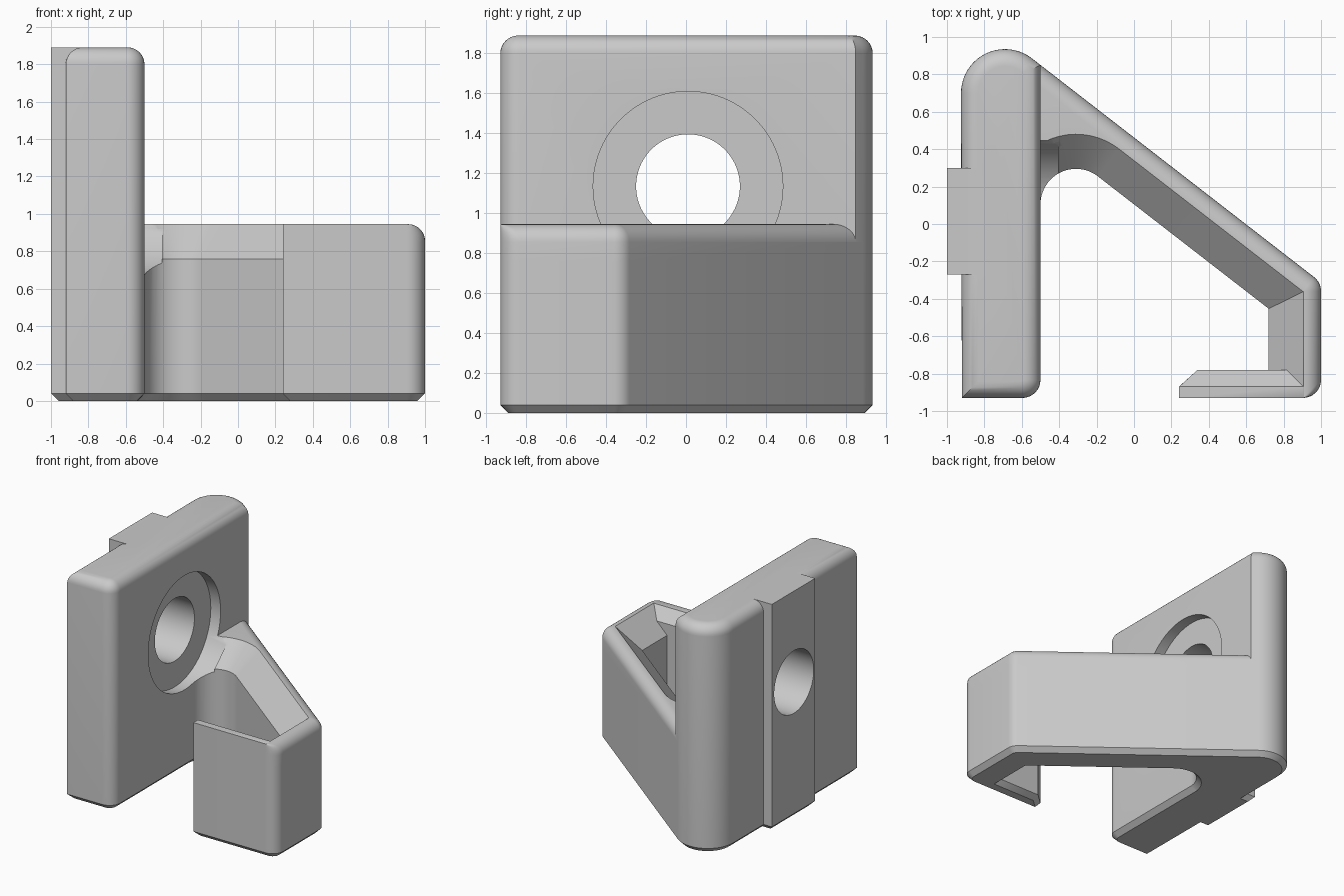
import bpy, bmesh, math
from mathutils import Vector

if "Cube" in bpy.data.objects:
    bpy.data.objects.remove(bpy.data.objects["Cube"])

TILT = math.atan2(1, 0.775)              # direction of the diagonal arm's normal
grey = bpy.data.materials.new("light_grey")
grey.diffuse_color = (0.59, 0.59, 0.59, 1)
grey.use_nodes = True
grey.node_tree.nodes["Principled BSDF"].inputs["Base Color"].default_value = grey.diffuse_color


def arc(cx, cy, r, a0, a1, n=20):
    return [(cx + r * math.cos(a0 + (a1 - a0) * i / n),
             cy + r * math.sin(a0 + (a1 - a0) * i / n)) for i in range(n + 1)]


def round_corner(prev, corner, nxt, r, n=8):
    """Tangent arc replacing a convex counter-clockwise corner."""
    p, c, q = Vector(prev), Vector(corner), Vector(nxt)
    u, v = (p - c).normalized(), (q - c).normalized()
    half = u.angle(v) / 2
    centre = c + (u + v).normalized() * r / math.sin(half)
    start = c + u * r / math.tan(half) - centre
    a0 = math.atan2(start.y, start.x)
    return arc(centre.x, centre.y, r, a0, a0 + math.pi - 2 * half, n)


def inset(pts, d):
    """Move every edge inward by d and intersect neighbouring edges."""
    out, n = [], len(pts)
    for i in range(n):
        p = Vector(pts[i])
        e0 = (p - Vector(pts[i - 1])).normalized()
        e1 = (Vector(pts[(i + 1) % n]) - p).normalized()
        n0, n1 = Vector((-e0.y, e0.x)), Vector((-e1.y, e1.x))
        out.append(p + (n0 + n1) * d / (1 + n0.dot(n1)))
    return out


def loft(name, layers):
    """Skin a stack of outlines given as (height, points)."""
    bm = bmesh.new()
    rings = [[bm.verts.new((p[0], p[1], z)) for p in pts] for z, pts in layers]
    n = len(rings[0])
    bm.faces.new(rings[0][::-1])
    bm.faces.new(rings[-1])
    for a, b in zip(rings, rings[1:]):
        for i in range(n):
            j = (i + 1) % n
            bm.faces.new((a[i], a[j], b[j], b[i]))
    bmesh.ops.recalc_face_normals(bm, faces=bm.faces)
    me = bpy.data.meshes.new(name)
    bm.to_mesh(me)
    bm.free()
    me.materials.append(grey)
    ob = bpy.data.objects.new(name, me)
    bpy.context.collection.objects.link(ob)
    return ob


def fillet_steps(top, r, n=8):
    """Heights and inward offsets of a quarter-round edge."""
    return [(top - r + r * math.sin(t), r - r * math.cos(t))
            for t in (math.pi / 2 * i / n for i in range(n + 1))]


def volume(me):
    bm = bmesh.new()
    bm.from_mesh(me)
    v = bm.calc_volume(signed=True)
    bm.free()
    return v


def combine(target, tool, operation):
    """Boolean that keeps the first solver giving a sensible volume."""
    before = target.data
    a, b = volume(before), volume(tool.data)
    if operation == 'UNION':
        low, high = max(a, b) + 0.2 * min(a, b), a + b
    else:
        low, high = 0.5 * a, a
    for solver in ('EXACT', 'MANIFOLD', 'FLOAT'):
        mod = target.modifiers.new("combine", 'BOOLEAN')
        mod.operation, mod.object, mod.solver = operation, tool, solver
        bpy.context.view_layer.update()
        deps = bpy.context.evaluated_depsgraph_get()
        result = bpy.data.meshes.new_from_object(target.evaluated_get(deps))
        target.modifiers.remove(mod)
        if low < volume(result) < high + 0.001:
            target.data = result
            return True
    return False


def x_cylinder(name, x0, x1, r):
    bpy.ops.mesh.primitive_cylinder_add(
        vertices=96, radius=r, depth=x1 - x0,
        location=((x0 + x1) / 2, 0.01, 1.135), rotation=(0, math.pi / 2, 0))
    ob = bpy.context.object
    ob.name, ob.hide_render = name, True
    ob.data.materials.append(grey)
    return ob


def arm_outline(f=0.0, g=0.0, h=0.0):
    """f: outer edge inset, g: cavity widening, h: hook wall thinning."""
    c, s = math.cos(TILT), math.sin(TILT)
    tangent = (-0.69 + (0.235 - f) * c, 0.70 + (0.235 - f) * s)
    x = 1 - f
    corner, elbow = (x, -0.93), (x, tangent[1] - 0.775 * (x - tangent[0]))
    r = 0.097 - f
    inner = arc(-0.31, 0.105, 0.19 + g, math.pi, TILT)
    xi = 0.72 + g
    yi = inner[-1][1] - 0.775 * (xi - inner[-1][0])
    return ([(0.24, -0.93)] + round_corner((0.24, -0.93), corner, elbow, r) +
            round_corner(corner, elbow, tangent, r) +
            [tangent, (-0.75, 0.75), (-0.75, 0.105)] + inner +
            [(xi, yi), (xi, -0.78 - h), (0.34 - 1.1 * h, -0.78 - h),
             (0.24, -0.87)])


# Upright plate with a round rear end, filleted top and chamfered base
plate_pts = [(-0.92, -0.93)]
plate_pts += round_corner((-0.92, -0.93), (-0.5, -0.93), (-0.5, 0.85), 0.097)
plate_pts += [(-0.5, 0.85)] + arc(-0.69, 0.70, 0.235, TILT, math.pi)
plate = loft("bracket", [(0, inset(plate_pts, 0.04))] + [(0.04, plate_pts)] +
             [(z, inset(plate_pts, d)) for z, d in fillet_steps(1.89, 0.09)])

# Rib down the outer side of the plate
rib_pts = [(-1, -0.27), (-0.7, -0.27), (-0.7, 0.30), (-1, 0.30)]
rib = loft("rib", [(0, inset(rib_pts, 0.04)), (0.04, rib_pts), (1.89, rib_pts)])

# Diagonal arm ending in a hook, with a sloped lead-in around the inside
arm = loft("arm", [(0, inset(arm_outline(), 0.04)), (0.04, arm_outline()),
                   (0.76, arm_outline())] +
           [(z, arm_outline(f, z - 0.76, min(0.089, z - 0.855)))
            for z, f in fillet_steps(0.945, 0.09)])

# Join the parts
parts = [plate]
for part in (rib, arm):
    if combine(plate, part, 'UNION'):
        bpy.data.objects.remove(part)
    else:
        parts.append(part)

# Cut the bolt hole and its counterbore
for cutter in (x_cylinder("counterbore_cutter", -0.59, -0.405, 0.475),
               x_cylinder("hole_cutter", -1.2, -0.5, 0.26)):
    for part in parts:
        combine(part, cutter, 'DIFFERENCE')
    bpy.data.objects.remove(cutter)

bpy.ops.object.select_all(action='DESELECT')
for part in parts:
    part.select_set(True)
bpy.context.view_layer.objects.active = plate
bpy.ops.object.shade_smooth_by_angle(angle=math.radians(30))
